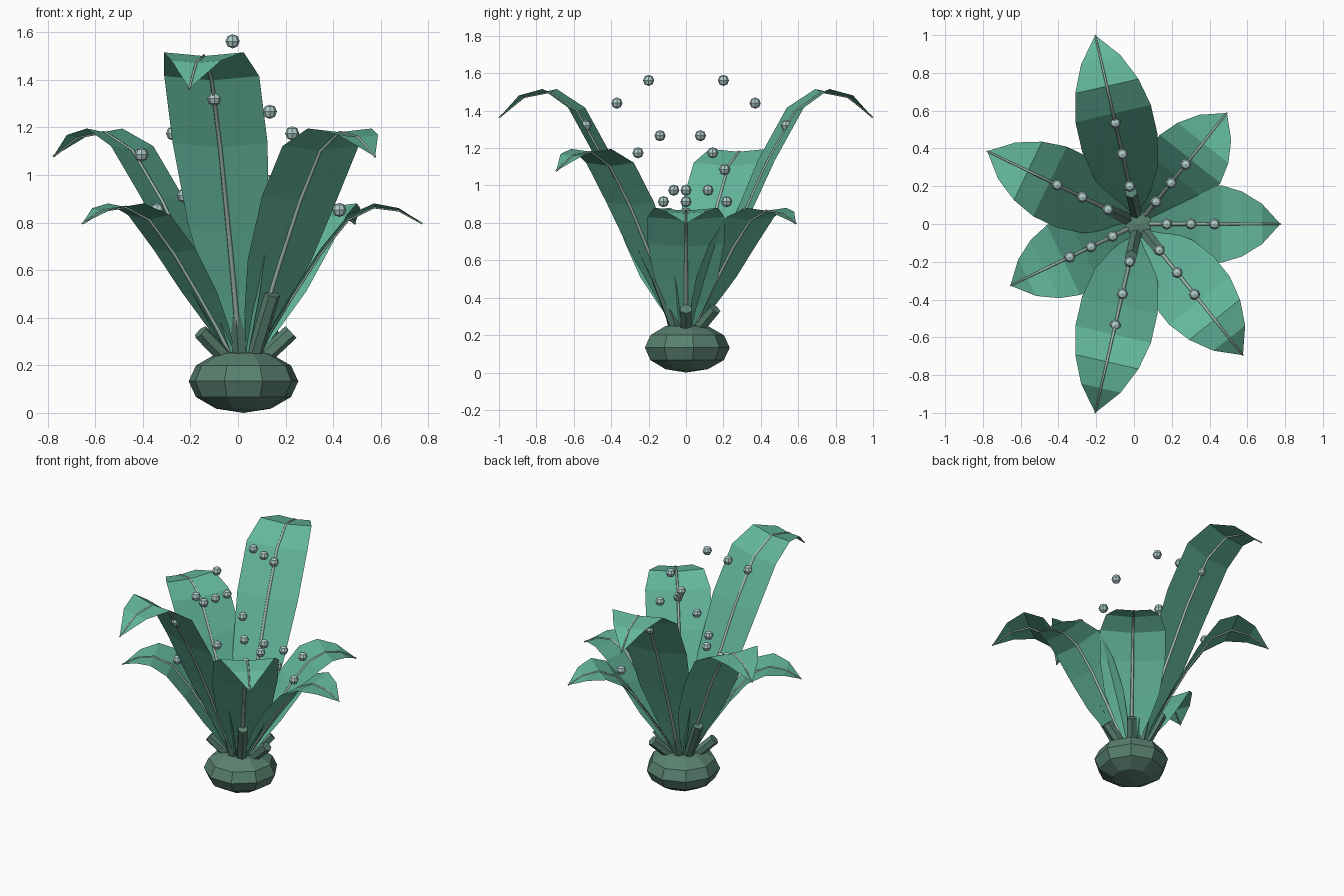
import bpy, bmesh
from math import sin, cos, pi
from mathutils import Vector

cube = bpy.data.objects.get("Cube")
if cube:
    bpy.data.objects.remove(cube)


def material(name, rgb):
    m = bpy.data.materials.new(name)
    m.use_nodes = True
    m.diffuse_color = (*rgb, 1)
    m.node_tree.nodes["Principled BSDF"].inputs["Base Color"].default_value = (*rgb, 1)
    return m


LEAF = material("leaf green", (0.125, 0.47, 0.33))
BULB = material("dull bulb green", (0.10, 0.22, 0.16))
RIB = material("rib grey green", (0.36, 0.50, 0.43))
DEW = material("pale dew", (0.42, 0.60, 0.58))

CENTRE_X = 0.023
BASE_Z = 0.22
# Arching leaf line: (share of length, share of height)
ARCH = ((0.06, 0), (0.16, 0.21), (0.275, 0.425), (0.43, 0.7),
        (0.585, 0.92), (0.73, 1), (0.87, 0.978), (1, 0.893))
LAST = len(ARCH) - 1


def add_object(name, data, mat):
    data.materials.append(mat)
    ob = bpy.data.objects.new(name, data)
    bpy.context.collection.objects.link(ob)
    return ob


def add_bmesh(name, bm, mat):
    mesh = bpy.data.meshes.new(name)
    bm.to_mesh(mesh)
    bm.free()
    return add_object(name, mesh, mat)


def place(angle, r, z, side=0.0):
    """Point at radius r along a leaf direction, shifted sideways."""
    return Vector((CENTRE_X + r * cos(angle) - side * sin(angle),
                   r * sin(angle) + side * cos(angle), z))


def arch(angle, length, height, row, side=0.0):
    """Point on a row of a leaf; the edges sit a little higher."""
    reach, rise = ARCH[row]
    return place(angle, length * reach, BASE_Z + height * rise + 0.09 * abs(side), side)


def sphere(name, centre, scale, segments, rings, mat):
    bm = bmesh.new()
    bmesh.ops.create_uvsphere(bm, u_segments=segments, v_segments=rings, radius=1)
    bmesh.ops.scale(bm, vec=scale, verts=bm.verts)
    bmesh.ops.translate(bm, vec=centre, verts=bm.verts)
    add_bmesh(name, bm, mat)


def leaf(name, angle, length, height):
    # Shallow folded blade, pointed at the tip
    bm = bmesh.new()
    rows = []
    for i in range(LAST):
        w = max(0.03, 0.209 * sin(pi * i / LAST) ** 0.8)
        rows.append([bm.verts.new(arch(angle, length, height, i, s * w))
                     for s in (-1, 0, 1)])
    for a, b in zip(rows, rows[1:]):
        for k in range(2):
            bm.faces.new((a[k + 1], b[k + 1], b[k], a[k]))
    tip = bm.verts.new(arch(angle, length, height, LAST))
    for k in range(2):
        bm.faces.new((rows[-1][k + 1], tip, rows[-1][k]))
    bm.normal_update()
    if sum(f.normal.z for f in bm.faces) < 0:
        bmesh.ops.reverse_faces(bm, faces=bm.faces)
    add_bmesh(name, bm, LEAF)


def rib(name, angle, length, height):
    # Thin tapering tube along the fold
    curve = bpy.data.curves.new(name, "CURVE")
    curve.dimensions = "3D"
    curve.bevel_depth = 0.012
    curve.bevel_resolution = 1
    curve.use_fill_caps = True
    spline = curve.splines.new("POLY")
    spline.points.add(LAST)
    for i, p in enumerate(spline.points):
        p.co = (*arch(angle, length, height, i), 1)
        p.radius = 1 - 0.6 * i / LAST
    add_object(name, curve, RIB)


def shoot(name, angle, tip_r, tip_z):
    # Short six-sided shoot leaning out of the bulb
    start, end = place(angle, 0.05, 0.2), place(angle, tip_r, tip_z)
    axis = end - start
    bm = bmesh.new()
    bmesh.ops.create_cone(bm, cap_ends=True, segments=6, radius1=0.034,
                          radius2=0.034, depth=axis.length)
    bmesh.ops.rotate(bm, verts=bm.verts, matrix=axis.to_track_quat("Z", "Y").to_matrix())
    bmesh.ops.translate(bm, vec=(start + end) / 2, verts=bm.verts)
    add_bmesh(name, bm, BULB)


# Bulb
sphere("bulb", (CENTRE_X, 0, 0.133), (0.234, 0.234, 0.133), 9, 6, BULB)

# Leaf sizes: length, height, shoot tip radius and height
SIZES = {"low": (0.752, 0.645, 0.2, 0.34),
         "middle": (0.888, 0.96, 0.195, 0.5),
         "tall": (1.025, 1.28, 0.175, 0.66)}
ORDER = ("low", "low", "tall", "middle", "low", "tall", "middle")
DEW_SPOTS = ((0.2, 0.925), (0.37, 0.83), (0.536, 0.737))

for i, size in enumerate(ORDER):
    angle = 2 * pi * i / len(ORDER)
    length, height, tip_r, tip_z = SIZES[size]
    leaf(f"leaf_{i + 1}", angle, length, height)
    rib(f"leaf_rib_{i + 1}", angle, length, height)
    shoot(f"shoot_{i + 1}", angle, tip_r, tip_z)
    # Floating droplets over each leaf
    for k, (reach, rise) in enumerate(DEW_SPOTS):
        sphere(f"droplet_{i + 1}_{k + 1}", place(angle, length * reach, 0.378 + height * rise),
               (0.03, 0.03, 0.03), 8, 4, DEW)
